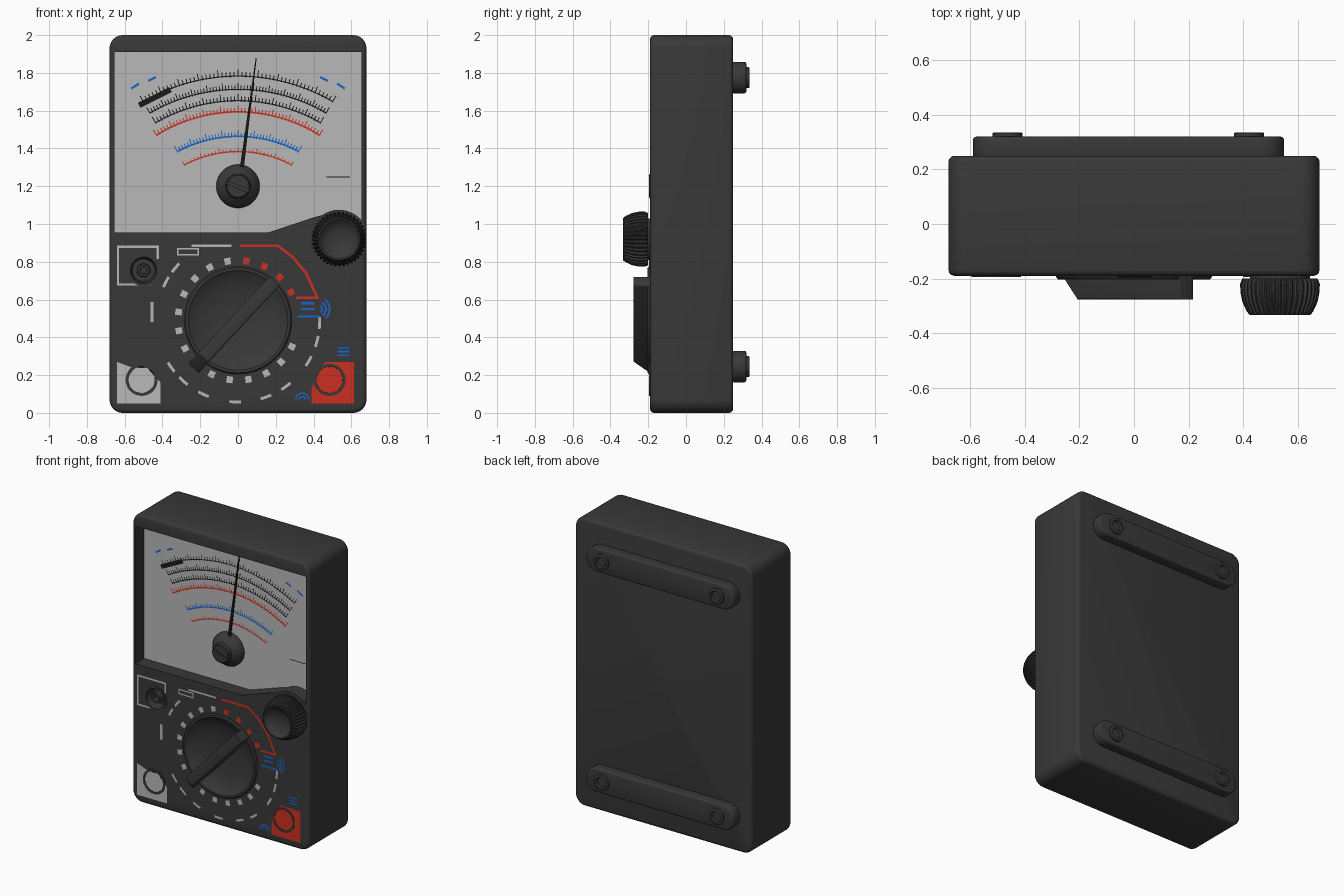
import bpy, bmesh
from math import sin, cos, pi, radians, hypot
from mathutils import Matrix, Vector

if "Cube" in bpy.data.objects:
    bpy.data.objects.remove(bpy.data.objects["Cube"])


def material(name, r, g, b):
    m = bpy.data.materials.new(name)
    m.diffuse_color = (r, g, b, 1)
    m.use_nodes = True
    m.node_tree.nodes["Principled BSDF"].inputs["Base Color"].default_value = m.diffuse_color
    return m


DARK = material("dark_plastic", .04, .04, .04)
BLACK = material("black_ink", .01, .01, .01)
WHITE = material("pale_print", .48, .48, .48)
RED = material("red_print", .6, .03, .015)
BLUE = material("blue_print", .01, .13, .58)


def finish(name, bm, mat):
    me = bpy.data.meshes.new(name)
    bm.to_mesh(me)
    bm.free()
    ob = bpy.data.objects.new(name, me)
    me.materials.append(mat)
    bpy.context.collection.objects.link(ob)
    return ob


def prism(name, pts, y0, y1, bevel=0, mat=DARK):
    """Outline in the xz plane, extruded from y0 to y1, cap edges rounded."""
    bm = bmesh.new()
    f = bm.faces.new([bm.verts.new((x, y0, z)) for x, z in pts])
    new = bmesh.ops.extrude_face_region(bm, geom=[f])["geom"]
    bmesh.ops.translate(bm, vec=(0, y1 - y0, 0),
                        verts=[v for v in new if isinstance(v, bmesh.types.BMVert)])
    if not any(len(g.verts) == len(pts) and abs(g.calc_center_median().y - y0) < 1e-5 for g in bm.faces):
        bm.faces.new([v for v in bm.verts if abs(v.co.y - y0) < 1e-6])
    bmesh.ops.recalc_face_normals(bm, faces=bm.faces)
    if bevel:
        caps = [e for e in bm.edges if abs(e.verts[0].co.y - e.verts[1].co.y) < 1e-6]
        bmesh.ops.bevel(bm, geom=caps, offset=bevel, segments=3, profile=.5, affect='EDGES')
    return finish(name, bm, mat)


def lathe(name, cx, cz, profile, n=48, ribs=None, mat=DARK):
    """Spin (radius, y) pairs round a y axis; ribs = (first, last, depth)."""
    bm = bmesh.new()
    rings = []
    for k, (r, y) in enumerate(profile):
        ring = []
        for i in range(n):
            rr = r - ribs[2] if ribs and ribs[0] <= k <= ribs[1] and i % 4 > 1 else r
            a = 2 * pi * i / n
            ring.append(bm.verts.new((cx + rr * cos(a), y, cz + rr * sin(a))))
        rings.append(ring)
    for a, b in zip(rings, rings[1:]):
        for i in range(n):
            j = (i + 1) % n
            bm.faces.new((a[i], a[j], b[j], b[i]))
    bmesh.ops.remove_doubles(bm, verts=bm.verts, dist=1e-5)
    bmesh.ops.recalc_face_normals(bm, faces=bm.faces)
    return finish(name, bm, mat)


def round_rect(x0, x1, z0, z1, r, n=8):
    pts = []
    for cx, cz, a in ((x1 - r, z1 - r, 0), (x0 + r, z1 - r, 90), (x0 + r, z0 + r, 180), (x1 - r, z0 + r, 270)):
        pts += [(cx + r * cos(radians(a + 90 * i / n)), cz + r * sin(radians(a + 90 * i / n)))
                for i in range(n + 1)]
    return pts


def cut(ob, cutter):
    m = ob.modifiers.new("cut", 'BOOLEAN')
    m.operation, m.solver, m.object = 'DIFFERENCE', 'EXACT', cutter
    bpy.context.view_layer.objects.active = ob
    bpy.ops.object.modifier_apply(modifier=m.name)
    bpy.data.objects.remove(cutter)


def decal(name, polys, y, mat):
    """Flat printed shapes facing the front."""
    bm = bmesh.new()
    for p in polys:
        f = bm.faces.new([bm.verts.new((x, y, z)) for x, z in p])
        f.normal_update()
        if f.normal.y > 0:
            f.normal_flip()
    return finish(name, bm, mat)


def line(pts, w=.012):
    out = []
    for (x0, z0), (x1, z1) in zip(pts, pts[1:]):
        d = hypot(x1 - x0, z1 - z0)
        ux, uz = (x1 - x0) / d * w / 2, (z1 - z0) / d * w / 2
        out.append([(x0 - ux - uz, z0 - uz + ux), (x1 + ux - uz, z1 + uz + ux),
                    (x1 + ux + uz, z1 + uz - ux), (x0 - ux + uz, z0 - uz - ux)])
    return out


def polar(cx, cz, r, a):
    return (cx + r * cos(radians(a)), cz + r * sin(radians(a)))


def arc(cx, cz, r0, r1, a0, a1, n=24):
    s = [a0 + (a1 - a0) * i / n for i in range(n + 1)]
    return [[polar(cx, cz, r0, a), polar(cx, cz, r1, a), polar(cx, cz, r1, b), polar(cx, cz, r0, b)]
            for a, b in zip(s, s[1:])]


def ticks(cx, cz, r, a0, a1, n, w=.005, h=.022):
    out = []
    for i in range(n + 1):
        a = a0 + (a1 - a0) * i / n
        out += line([polar(cx, cz, r, a), polar(cx, cz, r + (h * 1.6 if i % 5 == 0 else h), a)], w)
    return out


# Case with window, dial well and socket holes
FRONT = -.19
case = prism("case", round_rect(-.68, .68, 0, 2, .07), FRONT, .25, .022)
window = ([(-.655, .955), (.16, .955), (.4, 1.035)]
          + [polar(.535, .92, .155, 125 - 85 * i / 10) for i in range(11)]
          + [(.655, 1.91), (-.655, 1.91)])
cut(case, prism("window_cutter", window, -.3, -.09))
JACKS = {"upper_socket": (-.5, .755), "left_socket": (-.51, .175), "right_socket": (.485, .175)}
cut(case, lathe("dial_cutter", 0, .49, [(0, -.3), (.278, -.3), (.278, -.125), (0, -.125)], 64))
for x, z in JACKS.values():
    cut(case, lathe("socket_cutter", x, z, [(0, -.3), (.072, -.3), (.072, -.1), (0, -.1)], 32))

# Sockets
for name, (x, z) in JACKS.items():
    lathe(name, x, z, [(0, -.11), (.085, -.11), (.085, -.195), (.07, -.195), (.06, -.13), (.036, -.13),
                       (.033, -.19), (.02, -.19), (.018, -.12), (0, -.12)], 40)

# Selector dial: dished disc with a wedge-ended grip
lathe("selector_dial", 0, .49, [(0, -.126), (.285, -.126), (.285, -.195), (.278, -.203), (.264, -.203),
                                (.25, -.192), (.2, -.168), (.13, -.152), (.06, -.146), (0, -.144)], 72)
grip = prism("selector_grip", [(-.27, -.277), (.285, -.277), (.285, -.135), (-.27, -.135), (-.345, -.198)],
             -.036, .036, .008)
ux = Vector((.68, 0, .733)).normalized()
uy = Vector((0, 1, 0))
uw = ux.cross(uy)
grip.data.transform(Matrix(((ux.x, uw.x, uy.x, 0), (ux.y, uw.y, uy.y, 0),
                            (ux.z, uw.z, uy.z, .49), (0, 0, 0, 1))))
flip = grip.data.transform  # profile was drawn as (along, y): recheck the normals
bm = bmesh.new()
bm.from_mesh(grip.data)
bmesh.ops.recalc_face_normals(bm, faces=bm.faces)
bm.to_mesh(grip.data)
bm.free()

# Ribbed adjuster knob with a dished face
lathe("adjuster_knob", .535, .92, [(0, -.18), (.11, -.18), (.11, -.2), (.138, -.2), (.146, -.22), (.145, -.25),
                                   (.138, -.285), (.122, -.32), (.112, -.333), (.104, -.333),
                                   (.085, -.31), (.05, -.294), (0, -.288)], 160, (3, 7, .009))

# Needle and its slotted pivot cover
cover = lathe("pivot_cover", 0, 1.2, [(0, -.085), (.115, -.085), (.115, -.115), (.1, -.137), (.066, -.165),
                                      (.064, -.192), (.058, -.197), (0, -.197)], 48)
cut(cover, prism("slot_cutter", line([(-.055, 1.218), (.055, 1.175)], .016)[0], -.22, -.182))
prism("needle", [(.003, 1.25), (.025, 1.25), (.099, 1.88), (.094, 1.88)], -.128, -.12, 0, BLACK)

# Back feet bars with dished screws
for label, z in (("lower", .245), ("upper", 1.775)):
    prism(label + "_foot_bar", round_rect(-.59, .55, z - .083, z + .083, .082, 10), .24, .32, .012)
    for side, x in (("left", -.463), ("right", .422)):
        lathe(f"{label}_{side}_foot_screw", x, z, [(0, .31), (.055, .31), (.055, .333), (.05, .336), (.038, .336),
                                                   (.032, .324), (0, .324)], 32)

# Scale plate and its printed arcs
PLATE, INK, C = -.094, -.097, (0, .78)
decal("scale_plate", [window], PLATE, WHITE)
black = []
for r, n in ((1.0, 50), (.93, 60), (.87, 50)):
    black += arc(*C, r, r + .006, 60, 120, 40) + ticks(*C, r, 60, 120, n)
black += line([(-.51, 1.635), (-.37, 1.705)], .03) + line([(.47, 1.25), (.59, 1.25)], .005)
decal("black_scale", black, INK, BLACK)
red = arc(*C, .81, .818, 58, 122, 40) + ticks(*C, .81, 58, 122, 50) + arc(*C, .6, .607, 62, 118, 30)
decal("red_scale", red + ticks(*C, .6, 62, 118, 30, .004, .015), INK, RED)
blue = arc(*C, .68, .688, 62, 118, 40) + ticks(*C, .68, 62, 118, 40)
for s in (-1, 1):
    blue += line([(s * .56, 1.72), (s * .53, 1.74)]) + line([(s * .47, 1.76), (s * .44, 1.775)])
decal("blue_scale", blue, INK, BLUE)

# Printing on the lower panel
P = FRONT - .002
D = (0, .49)
white = [[(-.64, .05), (-.41, .05), (-.41, .16), (-.48, .24), (-.56, .24), (-.64, .27)]]
white += line([(-.47, .68), (-.635, .68), (-.635, .88), (-.425, .88), (-.425, .82)])
white += line([(-.32, .838), (-.21, .838), (-.21, .868), (-.32, .868), (-.32, .838)], .008)
white += line([(-.24, .885), (-.04, .885)]) + line([(-.455, .49), (-.455, .58)], .016)
for a in range(100, 352, 18):
    white += arc(*D, .3, .335, a - 3, a + 3, 3)
for a in (140, 152, 215, 228, 245, 268, 290, 306, 330, 345, 358):
    white += arc(*D, .425, .44, a - 4, a + 4, 4)
decal("white_print", white, P, WHITE)
red = [[(.39, .05), (.615, .05), (.615, .27), (.46, .27), (.42, .21), (.39, .13)]]
red += line([(.015, .885), (.21, .885), (.29, .825), (.36, .74), (.42, .61), (.315, .61)], .014)
for a in (28, 46, 64, 82):
    red += arc(*D, .3, .335, a - 3, a + 3, 3)
decal("red_print", red, P, RED)
blue = line([(.32, .51), (.43, .51)]) + line([(.34, .58), (.4, .58)]) + line([(.34, .55), (.4, .55)])
for r in (.02, .04, .06):
    blue += arc(.42, .55, r, r + .01, -50, 50, 8)
for z in (.345, .325, .305):
    blue += line([(.53, z), (.585, z)], .009)
for r in (.012, .03):
    blue += arc(.34, .07, r, r + .009, 0, 180, 10)
decal("blue_print", blue, P, BLUE)

# Smooth rounded surfaces, keep hard edges
bpy.ops.object.select_all(action='SELECT')
bpy.context.view_layer.objects.active = case
bpy.ops.object.shade_smooth_by_angle(angle=radians(35))
